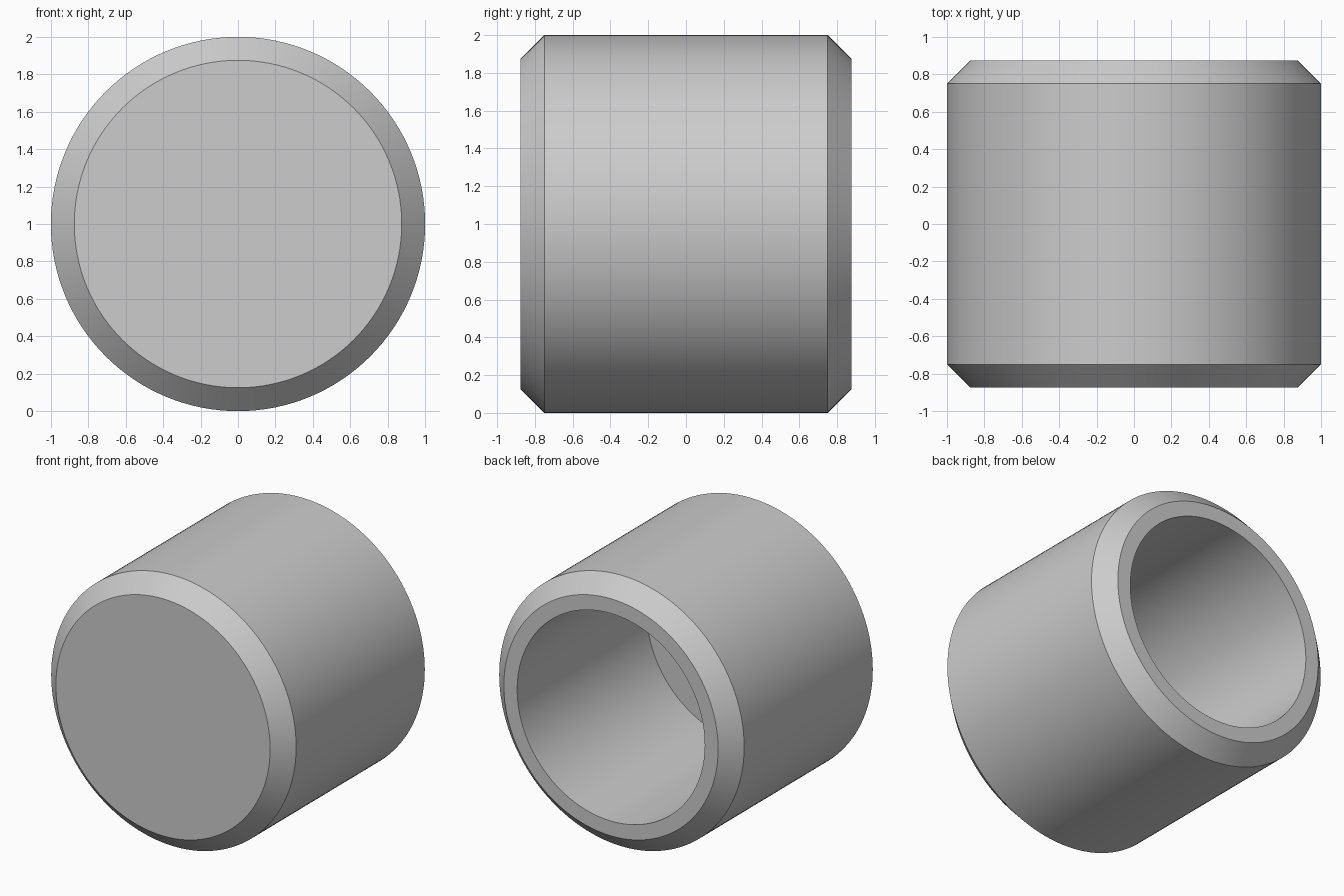
import bpy
import bmesh
from math import tau
from mathutils import Vector

cube = bpy.data.objects.get("Cube")
if cube:
    bpy.data.objects.remove(cube, do_unlink=True)

RADIUS, HALF_LENGTH, CHAMFER = 1.0, 0.875, 0.125
BORE_RADIUS, FLOOR = 0.766, 0.24
SEGMENTS = 128

# Plain grey material
grey = bpy.data.materials.new("plain grey")
grey.use_nodes = True
colour = (0.604, 0.604, 0.604, 1.0)
grey.diffuse_color = colour
grey.node_tree.nodes["Principled BSDF"].inputs["Base Color"].default_value = colour

# Half section as (radius, y), from the closed front to the bore floor
rim = RADIUS - CHAMFER
section = [
    (0, -HALF_LENGTH),
    (rim, -HALF_LENGTH),
    (RADIUS, -HALF_LENGTH + CHAMFER),
    (RADIUS, HALF_LENGTH - CHAMFER),
    (rim, HALF_LENGTH),
    (BORE_RADIUS, HALF_LENGTH),
    (BORE_RADIUS, -HALF_LENGTH + FLOOR),
    (0, -HALF_LENGTH + FLOOR),
]

# Chamfered cup, turned around the y axis
bm = bmesh.new()
verts = [bm.verts.new((r, y, 0)) for r, y in section]
edges = [bm.edges.new(pair) for pair in zip(verts, verts[1:])]
bmesh.ops.spin(bm, geom=verts + edges, cent=Vector(), axis=Vector((0, 1, 0)),
               angle=tau, steps=SEGMENTS, use_merge=False)
bmesh.ops.remove_doubles(bm, verts=bm.verts[:], dist=0.0001)
bmesh.ops.recalc_face_normals(bm, faces=bm.faces[:])

mesh = bpy.data.meshes.new("chamfered_cup")
bm.to_mesh(mesh)
bm.free()
mesh.materials.append(grey)
cup = bpy.data.objects.new("chamfered_cup", mesh)
cup.location.z = RADIUS
bpy.context.collection.objects.link(cup)

# Smooth walls with crisp chamfer edges
bpy.ops.object.select_all(action="DESELECT")
cup.select_set(True)
bpy.context.view_layer.objects.active = cup
bpy.ops.object.shade_smooth_by_angle()
